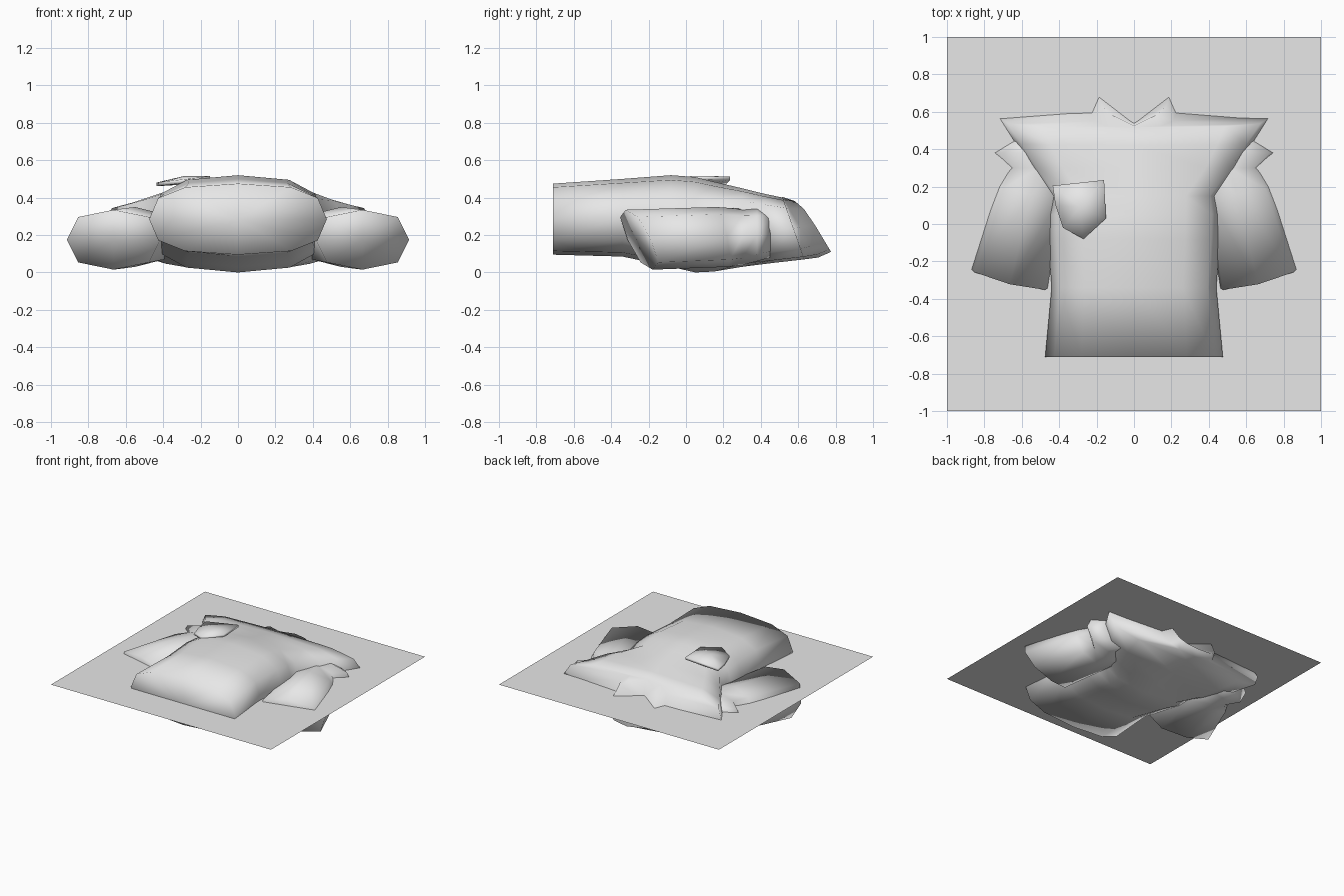
import bpy, bmesh, math

if "Cube" in bpy.data.objects:
    bpy.data.objects.remove(bpy.data.objects["Cube"])

cloth = bpy.data.materials.new("light_grey")
cloth.diffuse_color = (0.8, 0.8, 0.8, 1)
cloth.use_nodes = True
cloth.node_tree.nodes["Principled BSDF"].inputs["Base Color"].default_value = cloth.diffuse_color


def make_object(name, bm, smooth=True):
    bmesh.ops.recalc_face_normals(bm, faces=bm.faces)
    mesh = bpy.data.meshes.new(name)
    bm.to_mesh(mesh)
    bm.free()
    for p in mesh.polygons:
        p.use_smooth = smooth
    mesh.materials.append(cloth)
    obj = bpy.data.objects.new(name, mesh)
    bpy.context.collection.objects.link(obj)
    return obj


def loft(name, rings, start, end):
    """Skin a list of equal rings and close both ends with a fan to a point."""
    bm = bmesh.new()
    vs = [[bm.verts.new(p) for p in r] for r in rings]
    n = len(vs[0])
    for a, b in zip(vs, vs[1:]):
        for i in range(n):
            bm.faces.new((a[i], a[(i + 1) % n], b[(i + 1) % n], b[i]))
    for ring, tip in ((vs[0], start), (vs[-1], end)):
        c = bm.verts.new(tip)
        for i in range(n):
            bm.faces.new((ring[i], ring[(i + 1) % n], c))
    return make_object(name, bm)


def power(v, e):
    return math.copysign(abs(v) ** e, v) if abs(v) > 1e-6 else 0.0


def section(y, w, top, bot, e=0.75, shear=0.0, vee=0.0, cx=0.0, n=12, yaw=0.0):
    """Rounded cross-section; shear leans it in y, vee notches the top centre."""
    mid, h = (top + bot) / 2, (top - bot) / 2
    pts = []
    for i in range(n):
        a = 2 * math.pi * i / n
        x, z = w * power(math.cos(a), e), h * power(math.sin(a), e)
        dip = vee * (1 - abs(x) / w) if z > 0 else 0
        pts.append((cx + x, y - shear * z + yaw * x - dip, mid + z))
    return pts


# Flat sheet cutting through the garment
bm = bmesh.new()
bmesh.ops.create_grid(bm, x_segments=1, y_segments=1, size=1)
make_object("flat_sheet", bm, False).location.z = 0.27

# Shirt body, from hem to collar
body = [
    section(-0.71, 0.475, 0.475, 0.095),
    section(-0.34, 0.44, 0.50, 0.085),
    section(-0.08, 0.46, 0.52, 0.03),
    section(0.05, 0.465, 0.51, 0.0),
    section(0.15, 0.45, 0.485, 0.005, 0.7),
    section(0.30, 0.56, 0.45, 0.03, 0.55),
    section(0.44, 0.65, 0.42, 0.05, 0.55, 0.1),
    section(0.575, 0.735, 0.40, 0.07, 0.6, 0.35),
    section(0.61, 0.23, 0.405, 0.08, 0.7, 0.6),
    section(0.69, 0.19, 0.395, 0.11, 0.7, 0.6, 0.08),
]
loft("shirt_body", body, (0, -0.71, 0.285), (0, 0.54, 0.26))

# Sleeves, from cuff up into the shoulder
for side, label in ((1, "right"), (-1, "left")):
    rings = [
        section(-0.25, 0.25, 0.335, 0.015, 0.8, 0.45, cx=0.665, n=8, yaw=0.25),
        section(0.19, 0.20, 0.35, 0.03, 0.8, 0.2, cx=0.55, n=8, yaw=0.15),
        section(0.30, 0.17, 0.34, 0.04, 0.8, 0, cx=0.51, n=8),
        section(0.38, 0.20, 0.34, 0.06, 0.9, 0, cx=0.58, n=8),
        section(0.45, 0.15, 0.32, 0.08, 0.9, 0, cx=0.51, n=8),
    ]
    rings = [[(side * x, y, z) for x, y, z in r] for r in rings]
    loft(label + "_sleeve", rings, (side * 0.665, -0.25, 0.175),
         (side * 0.5, 0.46, 0.2))

# Chest pocket, a tilted padded shield
outline = [(-0.435, 0.205), (-0.16, 0.235), (-0.15, 0.03),
           (-0.27, -0.08), (-0.38, -0.02), (-0.42, 0.10)]


def tilt(x):
    return 0.515 + 0.12 * (x + 0.15)


upper = [(x, y, tilt(x)) for x, y in outline]
lower = [(x, y, tilt(x) - 0.02) for x, y in outline]
loft("chest_pocket", [upper, lower], (-0.29, 0.09, 0.515), (-0.29, 0.09, 0.47))
